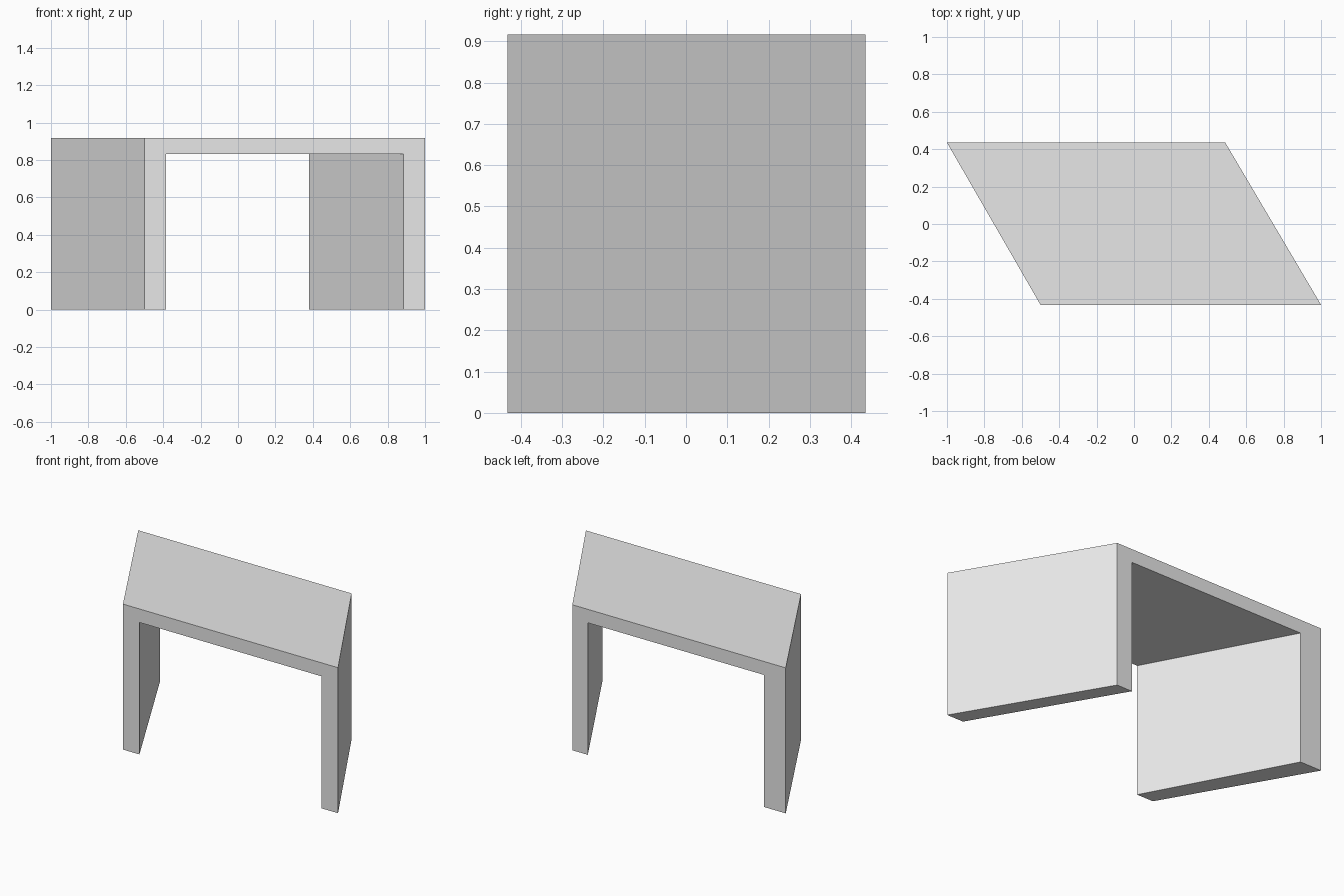
import bpy
import bmesh

# Remove the default cube only
cube = bpy.data.objects.get("Cube")
if cube:
    bpy.data.objects.remove(cube, do_unlink=True)

HEIGHT = 0.917
SOFFIT = 0.832


def make_material(name, value):
    mat = bpy.data.materials.new(name)
    mat.use_nodes = True
    colour = (value, value, value, 1.0)
    mat.diffuse_color = colour
    mat.node_tree.nodes["Principled BSDF"].inputs["Base Color"].default_value = colour
    return mat


def portal_profile(bm, y, outer_right, inner_right, inner_left, outer_left):
    """Upside-down U outline standing on the ground at depth y."""
    outline = [
        (outer_right, 0), (outer_right, HEIGHT),
        (outer_left, HEIGHT), (outer_left, 0),
        (inner_left, 0), (inner_left, SOFFIT),
        (inner_right, SOFFIT), (inner_right, 0),
    ]
    return [bm.verts.new((x, y, z)) for x, z in outline]


# Skewed bench: the top and both slab legs are one folded solid
bm = bmesh.new()
front = portal_profile(bm, -0.432, -0.5, -0.385, 0.885, 1.0)
back = portal_profile(bm, 0.435, -1.0, -0.85, 0.38, 0.488)
bm.faces.new(front)
bm.faces.new(reversed(back))
for i in range(len(front)):
    j = (i + 1) % len(front)
    bm.faces.new((front[i], back[i], back[j], front[j]))
bmesh.ops.recalc_face_normals(bm, faces=bm.faces)

mesh = bpy.data.meshes.new("skewed_bench")
bm.to_mesh(mesh)
bm.free()
mesh.materials.append(make_material("light grey", 0.8))
bench = bpy.data.objects.new("skewed_bench", mesh)
bpy.context.collection.objects.link(bench)
